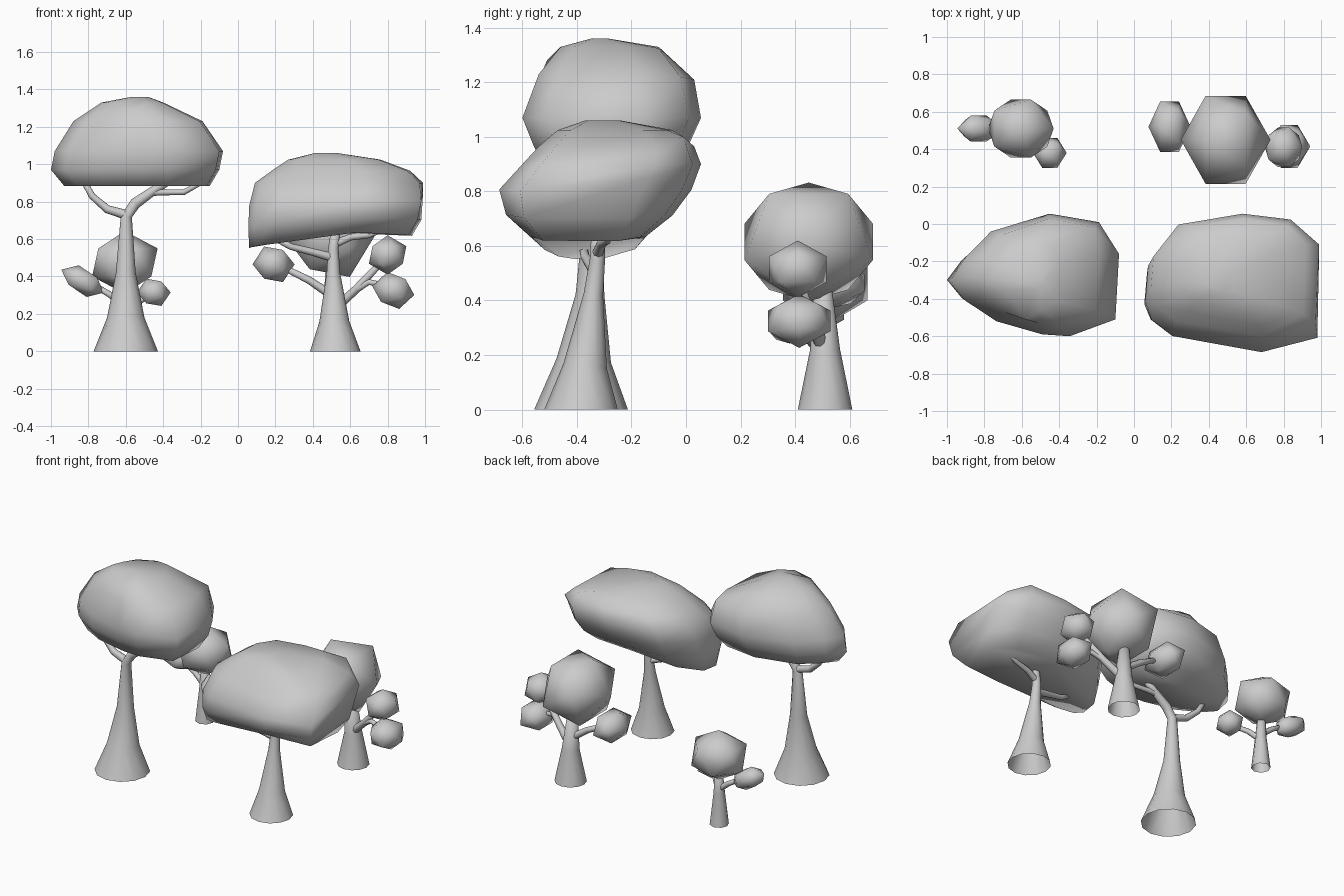
import bpy, bmesh, math
from mathutils import Vector, Matrix

if "Cube" in bpy.data.objects:
    bpy.data.objects.remove(bpy.data.objects["Cube"])

grey = bpy.data.materials.new("plain_grey")
grey.use_nodes = True
grey.diffuse_color = (0.6, 0.6, 0.6, 1)
grey.node_tree.nodes["Principled BSDF"].inputs["Base Color"].default_value = (0.6, 0.6, 0.6, 1)


def finish(name, bm):
    """Turn a bmesh into a smooth shaded object."""
    bmesh.ops.recalc_face_normals(bm, faces=bm.faces)
    mesh = bpy.data.meshes.new(name)
    bm.to_mesh(mesh)
    bm.free()
    mesh.materials.append(grey)
    mesh.shade_smooth()
    obj = bpy.data.objects.new(name, mesh)
    bpy.context.collection.objects.link(obj)
    return obj


def loft(bm, rings):
    """Bridge rings of points with quads and return the vertex rings."""
    rings = [[bm.verts.new(p) for p in ring] for ring in rings]
    for low, high in zip(rings, rings[1:]):
        for i in range(len(low)):
            j = (i + 1) % len(low)
            bm.faces.new((low[i], low[j], high[j], high[i]))
    return rings


def tube(name, path, sides=8, grounded=False):
    """Tapered limb along (x, y, z, radius) points, open at the ground."""
    bm = bmesh.new()
    pts = [Vector(p[:3]) for p in path]
    rings = []
    for i, p in enumerate(path):
        axis = pts[min(i + 1, len(pts) - 1)] - pts[max(i - 1, 0)]
        if grounded and i == 0:
            axis = Vector((0, 0, 1))
        side = axis.cross(Vector((0, 1, 0))).normalized()
        up = side.cross(axis).normalized()
        turn = [2 * math.pi * k / sides for k in range(sides)]
        rings.append([pts[i] + p[3] * (side * math.cos(a) + up * math.sin(a)) for a in turn])
    bm.faces.new(loft(bm, rings)[-1])
    return finish(name, bm)


def canopy(name, outline, levels, corners, tilt=0, arch=0):
    """Stack a plan outline, fitted to (z, x0, x1, y0, y1) at each level.
    The underside is tilted and arched along x; corners pull out nearby points."""
    xs, ys = zip(*outline)
    bm = bmesh.new()
    rings = []
    for i, (z, x0, x1, y0, y1) in enumerate(levels):
        fade = max(0, 1 - 2 * i / (len(levels) - 1))
        ring = []
        for x, y in outline:
            u = (x - min(xs)) / (max(xs) - min(xs))
            v = (y - min(ys)) / (max(ys) - min(ys))
            lift = fade * (tilt * (u - 0.5) + arch * (1 - (2 * u - 1) ** 2))
            ring.append((x0 + u * (x1 - x0), y0 + v * (y1 - y0), z + lift))
        rings.append(ring)
    rings = loft(bm, rings)
    bm.faces.new(rings[0])
    bm.faces.new(rings[-1])
    for corner in map(Vector, corners):
        min(bm.verts, key=lambda v: (v.co - corner).length).co = corner
    return finish(name, bm)


def leaf_ball(name, centre, size, pole="X", lean=0):
    """Icosahedron scaled to the given full size, tipped about y."""
    bm = bmesh.new()
    bmesh.ops.create_icosphere(bm, subdivisions=1, radius=1)
    if pole == "X":
        bmesh.ops.rotate(bm, verts=bm.verts, matrix=Matrix.Rotation(math.pi / 2, 3, "Y"))
    for k in range(3):
        low = min(v.co[k] for v in bm.verts)
        span = max(v.co[k] for v in bm.verts) - low
        for v in bm.verts:
            v.co[k] = ((v.co[k] - low) / span - 0.5) * size[k]
    bmesh.ops.rotate(bm, verts=bm.verts, matrix=Matrix.Rotation(math.radians(lean), 3, "Y"))
    bmesh.ops.translate(bm, verts=bm.verts, vec=centre)
    return finish(name, bm)


# Tall tree
tube("tall_trunk", [(-.6, -.385, 0, .172), (-.6, -.375, .18, .1), (-.6, -.352, .42, .053),
                    (-.597, -.345, .72, .03), (-.55, -.345, .79, .03),
                    (-.45, -.34, .86, .024), (-.34, -.33, .93, .02)], 12, True)
tube("tall_left_branch", [(-.6, -.345, .73, .026), (-.7, -.335, .76, .022),
                          (-.78, -.32, .83, .018), (-.83, -.31, .92, .016)])
tube("tall_right_branch", [(-.47, -.34, .85, .02), (-.38, -.345, .85, .016),
                           (-.29, -.35, .85, .015), (-.2, -.36, .9, .013)])
canopy("tall_canopy",
       [(-1, -.3), (-.92, -.41), (-.75, -.52), (-.5, -.59), (-.35, -.6), (-.1, -.51),
        (-.08, -.16), (-.19, .01), (-.46, .055), (-.78, -.04), (-.92, -.18)],
       [(.885, -.93, -.15, -.52, -.06), (.97, -1, -.1, -.56, .01),
        (1.07, -.98, -.08, -.6, .055), (1.23, -.88, -.19, -.54, .02),
        (1.33, -.73, -.4, -.46, -.1), (1.36, -.57, -.48, -.35, -.28)],
       [(-.21, -.02, 1.22), (-.45, .03, 1.21), (-.46, -.1, 1.325), (-.58, -.51, 1.28)])

# Wide tree
tube("wide_trunk", [(.52, -.385, 0, .135), (.515, -.37, .16, .08), (.51, -.34, .42, .036),
                    (.51, -.325, .55, .028), (.53, -.32, .7, .024)], 12, True)
tube("wide_left_branch", [(.51, -.33, .5, .024), (.4, -.35, .53, .02),
                          (.28, -.37, .56, .017), (.17, -.38, .62, .015)])
tube("wide_right_branch", [(.51, -.325, .57, .022), (.6, -.31, .61, .018),
                           (.7, -.29, .62, .015), (.8, -.27, .66, .013)])
canopy("wide_canopy",
       [(.055, -.4), (.09, -.5), (.2, -.59), (.68, -.68), (.98, -.6), (1, -.13),
        (.84, .02), (.57, .055), (.21, -.01), (.07, -.2)],
       [(.585, .06, .93, -.57, -.15), (.68, .055, .98, -.66, -.05),
        (.79, .06, 1, -.685, .02), (.9, .09, .99, -.6, .055),
        (.965, .18, .92, -.54, .03), (1.025, .27, .76, -.47, -.05),
        (1.06, .41, .53, -.37, -.24)],
       [(.82, -.01, 1.0), (.99, -.14, .85)], .065, .045)

# Small tree at the back
tube("small_trunk", [(-.6, .5, 0, .06), (-.6, .5, .22, .035), (-.6, .51, .42, .022)], 8, True)
tube("small_left_branch", [(-.6, .5, .24, .02), (-.68, .51, .3, .017), (-.78, .51, .36, .014)])
tube("small_right_branch", [(-.6, .5, .2, .02), (-.54, .45, .26, .017), (-.47, .39, .3, .014)])
leaf_ball("small_crown", (-.605, .51, .475), (.35, .31, .335), "Z")
leaf_ball("small_left_leaves", (-.83, .51, .375), (.26, .14, .13), "X", 28)
leaf_ball("small_right_leaves", (-.45, .38, .315), (.18, .16, .145))

# Round tree at the back
tube("round_trunk", [(.51, .51, 0, .1), (.51, .51, .22, .055), (.5, .5, .48, .03)], 12, True)
tube("round_left_branch", [(.5, .51, .3, .024), (.38, .51, .38, .02), (.22, .52, .46, .016)])
tube("round_upper_branch", [(.52, .5, .23, .026), (.63, .46, .33, .022), (.77, .41, .48, .017)])
tube("round_lower_branch", [(.63, .46, .33, .02), (.7, .43, .37, .016), (.8, .41, .35, .014)])
leaf_ball("round_crown", (.49, .45, .615), (.48, .47, .435))
leaf_ball("round_left_leaves", (.19, .52, .465), (.225, .27, .19))
leaf_ball("round_upper_leaves", (.8, .41, .515), (.2, .21, .21), "Z")
leaf_ball("round_lower_leaves", (.83, .415, .325), (.23, .23, .18), "X", 12)
